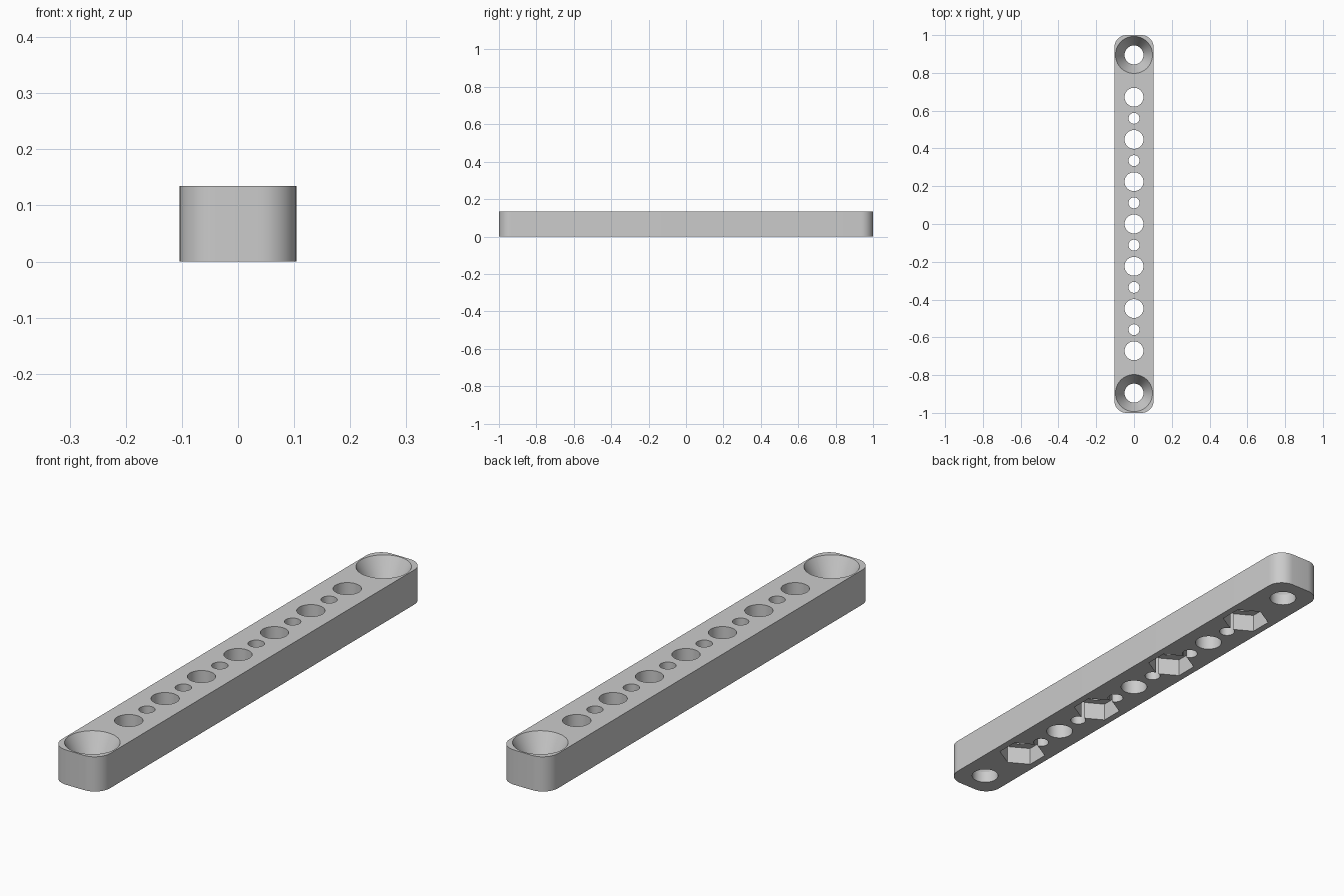
import bpy, bmesh, math

if "Cube" in bpy.data.objects:
    bpy.data.objects.remove(bpy.data.objects["Cube"])

HALF_W, HALF_L, HEIGHT = 0.104, 1.0, 0.135
CORNER = 0.065
PITCH = 0.2238

grey = bpy.data.materials.new("plain grey")
grey.use_nodes = True
color = (0.6, 0.6, 0.6, 1)
grey.diffuse_color = color
grey.node_tree.nodes["Principled BSDF"].inputs["Base Color"].default_value = color


def add_object(name, bm):
    bmesh.ops.recalc_face_normals(bm, faces=bm.faces)
    mesh = bpy.data.meshes.new(name)
    bm.to_mesh(mesh)
    bm.free()
    obj = bpy.data.objects.new(name, mesh)
    bpy.context.collection.objects.link(obj)
    return obj


def add_turned(bm, y, profile, sides, start=0.0):
    """Closed turned solid from (radius, height) pairs, lowest first."""
    rings = []
    for r, z in profile:
        angles = [start + math.tau * i / sides for i in range(sides)]
        rings.append([bm.verts.new((r * math.cos(a), y + r * math.sin(a), z)) for a in angles])
    for low, high in zip(rings, rings[1:]):
        for i in range(sides):
            j = (i + 1) % sides
            bm.faces.new((low[i], low[j], high[j], high[i]))
    bm.faces.new(rings[0][::-1])
    bm.faces.new(rings[-1])


# Bar with rounded vertical corners
bm = bmesh.new()
outline = []
steps = 10
for quarter, (sx, sy) in enumerate([(1, 1), (-1, 1), (-1, -1), (1, -1)]):
    for i in range(steps + 1):
        a = math.pi / 2 * (quarter + i / steps)
        outline.append(bm.verts.new((sx * (HALF_W - CORNER) + CORNER * math.cos(a),
                                     sy * (HALF_L - CORNER) + CORNER * math.sin(a), 0)))
base = bm.faces.new(outline)
top = bmesh.ops.extrude_face_region(bm, geom=[base])["geom"]
bmesh.ops.translate(bm, vec=(0, 0, HEIGHT), verts=[v for v in top if isinstance(v, bmesh.types.BMVert)])
bar = add_object("mounting_bar", bm)
bar.data.materials.append(grey)

# Round holes: large and small alternate, countersunk at both ends
bm = bmesh.new()
for k in range(-6, 7):
    radius = 0.05 if k % 2 == 0 else 0.029
    add_turned(bm, k * PITCH / 2, [(radius, -0.05), (radius, 0.2)], 48)
for side in (-1, 1):
    add_turned(bm, side * 4 * PITCH,
               [(0.05, -0.05), (0.05, 0.045), (0.098, HEIGHT), (0.106, 0.15)], 64)
round_holes = add_object("round_hole_cutter", bm)

# Hexagonal nut pockets underneath every other large hole
bm = bmesh.new()
for k in (-3, -1, 1, 3):
    add_turned(bm, k * PITCH, [(0.088, -0.05), (0.088, 0.07)], 6, math.pi / 2)
nut_pockets = add_object("nut_pocket_cutter", bm)

# Cut the holes and pockets, then discard the cutters
bpy.context.view_layer.objects.active = bar
for cutter in (round_holes, nut_pockets):
    cutter.hide_render = True
    mod = bar.modifiers.new(cutter.name, "BOOLEAN")
    mod.operation = "DIFFERENCE"
    mod.solver = "EXACT"
    mod.object = cutter
    bpy.ops.object.modifier_apply(modifier=mod.name)
    bpy.data.objects.remove(cutter)

bpy.ops.object.select_all(action="DESELECT")
bar.select_set(True)
bpy.ops.object.shade_smooth_by_angle(angle=math.radians(20))
